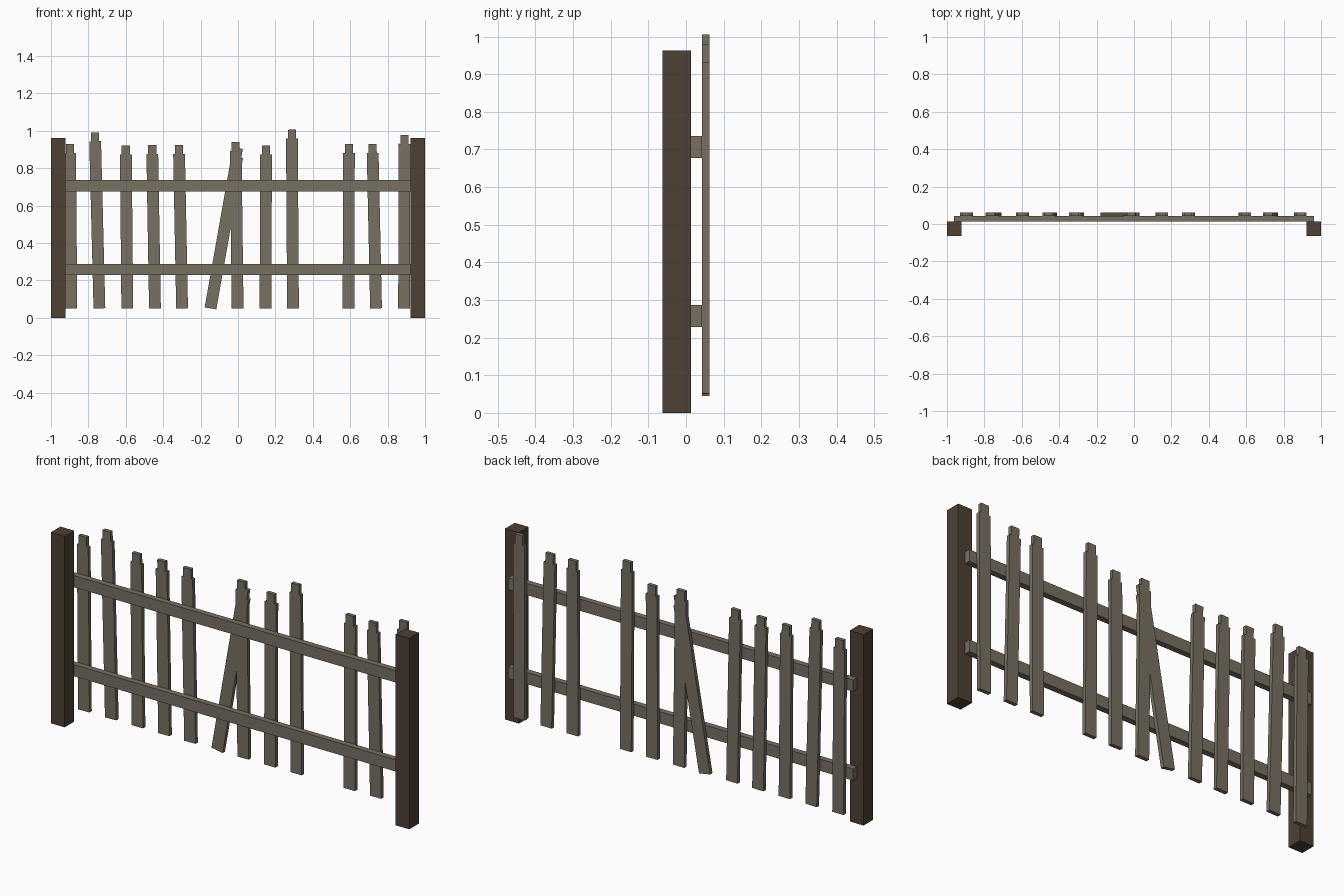
import bpy, bmesh
from mathutils import Vector

if "Cube" in bpy.data.objects:
    bpy.data.objects.remove(bpy.data.objects["Cube"])


def material(name, rgb):
    m = bpy.data.materials.new(name)
    m.diffuse_color = (*rgb, 1)
    m.use_nodes = True
    m.node_tree.nodes["Principled BSDF"].inputs["Base Color"].default_value = m.diffuse_color
    return m


POST = material("dark_brown_wood", (0.076, 0.052, 0.036))
WOOD = material("weathered_grey_wood", (0.188, 0.162, 0.124))


def prism(name, outline, y0, y1, mat):
    """Extrude an x-z outline from y0 to y1."""
    bm = bmesh.new()
    face = bm.faces.new([bm.verts.new((x, y0, z)) for x, z in outline])
    ext = bmesh.ops.extrude_face_region(bm, geom=[face])
    moved = [v for v in ext["geom"] if isinstance(v, bmesh.types.BMVert)]
    bmesh.ops.translate(bm, verts=moved, vec=(0, y1 - y0, 0))
    bmesh.ops.recalc_face_normals(bm, faces=bm.faces)
    me = bpy.data.meshes.new(name)
    bm.to_mesh(me)
    bm.free()
    me.materials.append(mat)
    ob = bpy.data.objects.new(name, me)
    bpy.context.collection.objects.link(ob)
    return ob


def box(name, x0, x1, y0, y1, z0, z1, mat):
    return prism(name, [(x0, z0), (x1, z0), (x1, z1), (x0, z1)], y0, y1, mat)


# End posts
box("left_post", -1, -0.923, -0.063, 0.013, 0, 0.963, POST)
box("right_post", 0.923, 1, -0.063, 0.013, 0, 0.963, POST)

# Horizontal rails, fixed to the back of the posts
box("lower_rail", -0.963, 0.963, 0.013, 0.043, 0.228, 0.287, WOOD)
box("upper_rail", -0.963, 0.963, 0.013, 0.043, 0.677, 0.736, WOOD)


# Pickets with a narrower stepped tip, each slightly crooked
def picket(name, xb, xt, top, half=0.0315, tip=0.022, step=0.048):
    base = Vector((xb, 0.051))
    axis = Vector((xt, top)) - base
    length = axis.length
    up = axis.normalized()
    side = Vector((up.y, -up.x))
    profile = [(-half, 0), (half, 0), (half, length - step), (tip, length - step),
               (tip, length), (-tip, length), (-tip, length - step), (-half, length - step)]
    pts = [base + side * s + up * u for s, u in profile]
    prism(name, [tuple(p) for p in pts], 0.043, 0.062, WOOD)


# bottom x, top x, top height (one is missing, one leans over)
PICKETS = [
    (-0.891, -0.898, 0.930), (-0.741, -0.765, 0.992), (-0.592, -0.600, 0.922),
    (-0.444, -0.459, 0.924), (-0.299, -0.316, 0.924), (-0.147, 0.004, 0.907),
    (-0.002, -0.013, 0.940), (0.147, 0.150, 0.922), (0.294, 0.288, 1.006),
    (0.591, 0.593, 0.930), (0.738, 0.719, 0.929), (0.888, 0.890, 0.979),
]
for i, (xb, xt, top) in enumerate(PICKETS):
    picket(f"picket_{i + 1}", xb, xt, top)
